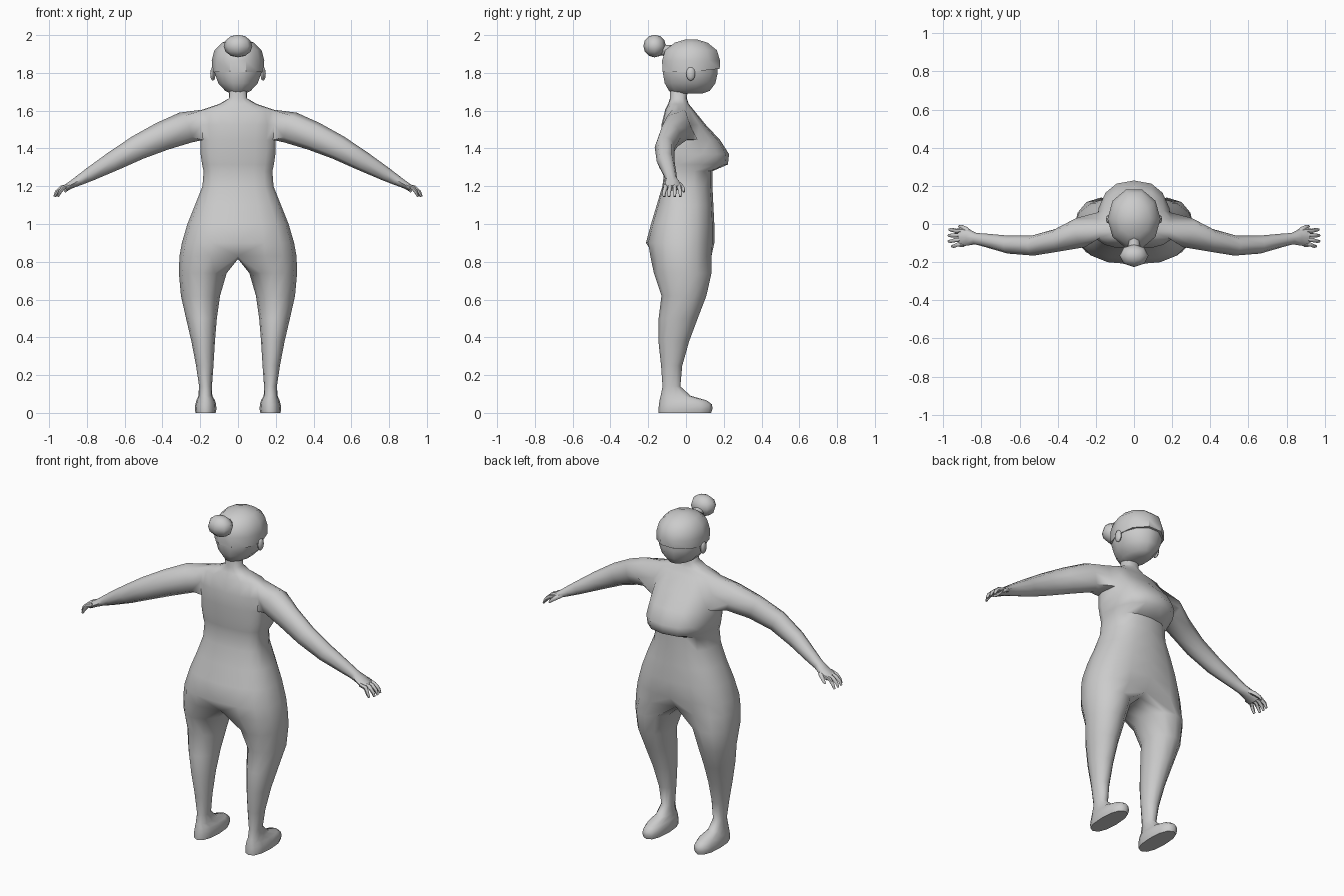
import bpy, bmesh, math
from mathutils import Vector

if "Cube" in bpy.data.objects:
    bpy.data.objects.remove(bpy.data.objects["Cube"])

skin = bpy.data.materials.new("plain_grey")
skin.diffuse_color = (0.6, 0.6, 0.6, 1)
skin.use_nodes = True
skin.node_tree.nodes["Principled BSDF"].inputs["Base Color"].default_value = skin.diffuse_color


def finish(name, bm, mirror=False, angle=60):
    bmesh.ops.recalc_face_normals(bm, faces=bm.faces)
    me = bpy.data.meshes.new(name)
    bm.to_mesh(me)
    bm.free()
    ob = bpy.data.objects.new(name, me)
    bpy.context.collection.objects.link(ob)
    me.materials.append(skin)
    if mirror:
        mod = ob.modifiers.new("mirror", 'MIRROR')
        mod.merge_threshold = 0.0005
    bpy.ops.object.select_all(action='DESELECT')
    bpy.context.view_layer.objects.active = ob
    ob.select_set(True)
    bpy.ops.object.shade_smooth_by_angle(angle=math.radians(angle))
    return ob


def spow(v, p):
    return math.copysign(abs(v) ** p, v)


def bridge(bm, a, b, closed=True):
    n = len(a)
    return [bm.faces.new((a[i], a[(i + 1) % n], b[(i + 1) % n], b[i]))
            for i in range(n if closed else n - 1)]


def tube_ring(bm, pts, i, ru, ry, n):
    """Ring across a path, starting at its upper front corner."""
    tan = (pts[min(i + 1, len(pts) - 1)] - pts[max(i - 1, 0)]).normalized()
    up = tan.cross(Vector((0, -1, 0))).normalized()
    if up.z < 0:
        up = -up
    side = up.cross(tan).normalized()
    if side.y < 0:
        side = -side
    ring = []
    for k in range(n):
        a = math.pi / 4 - 2 * math.pi * k / n
        ring.append(bm.verts.new(pts[i] + up * ru * math.cos(a) + side * ry * math.sin(a)))
    return ring


def tube(bm, path, n, start=None):
    """Path rows: x, y, z, vertical radius, sideways radius."""
    pts = [Vector(p[:3]) for p in path]
    prev = start
    for i, p in enumerate(path):
        ring = tube_ring(bm, pts, i, p[3], p[4], n)
        if prev:
            bridge(bm, prev, ring)
        else:
            bm.faces.new(ring)
        prev = ring
    bm.faces.new(prev)


def stack(name, rows, n, p=1.0, angle=60, lift=0.0):
    """Closed stack of level rings. Rows: z, half width, back y, front y."""
    bm = bmesh.new()
    prev = None
    for j, (z, hw, yb, yf) in enumerate(rows):
        ring = []
        for k in range(n):
            a = 2 * math.pi * (k + 0.5) / n
            c, s = spow(math.cos(a), p), spow(math.sin(a), p)
            dz = lift * max(0, c) if j == 0 else 0
            ring.append(bm.verts.new((hw * s, (yb + yf) / 2 + (yf - yb) / 2 * c * 1.04, z + dz)))
        if prev:
            bridge(bm, prev, ring)
        else:
            bm.faces.new(ring)
        prev = ring
    bm.faces.new(prev)
    return finish(name, bm, angle=angle)


# Body: half torso grid from neck to hips (z, half width, back y, front y)
torso = [(1.73, .045, -.085, .01), (1.665, .048, -.085, .005), (1.635, .10, -.095, .015),
         (1.605, .19, -.11, .04), (1.525, .205, -.13, .105), (1.445, .198, -.13, .18),
         (1.37, .198, -.125, .228), (1.315, .19, -.12, .222), (1.28, .182, -.115, .14),
         (1.2, .188, -.125, .14), (1.1, .228, -.155, .145), (1.0, .268, -.185, .15),
         (.9, .297, -.212, .15), (.83, .31, -.20, .145)]
bm = bmesh.new()
grid = []
for z, hw, yb, yf in torso:
    row = []
    yc = -.04 if z > 1.1 else -.02
    for i in range(9):
        t = math.pi * i / 8
        s = 0 if i in (0, 8) else math.sin(t) ** .8
        c = spow(math.cos(t), .8)
        row.append(bm.verts.new((hw * s, yc + (yf - yc if c > 0 else yc - yb) * c, z)))
    grid.append(row)
# Cleft between the thighs
grid[-1][0].co.y, grid[-1][8].co.y = .10, -.165
for r in range(len(grid) - 1):
    faces = bridge(bm, grid[r], grid[r + 1], closed=False)
    if r in (3, 4):
        bmesh.ops.delete(bm, geom=[faces[3], faces[4]], context='FACES_ONLY')

# Arm and palm grow out of the shoulder opening
top, mid, low = grid[3], grid[4], grid[5]
hole = [top[3], top[4], top[5], mid[5], low[5], low[4], low[3], mid[3]]
tube(bm, [(.28, -.045, 1.51, .085, .08), (.40, -.085, 1.465, .077, .06),
          (.53, -.113, 1.405, .066, .053), (.66, -.108, 1.333, .053, .047),
          (.78, -.085, 1.265, .037, .035), (.83, -.077, 1.237, .029, .03),
          (.87, -.07, 1.215, .022, .043), (.915, -.07, 1.19, .016, .05)], 8, hole)

# Leg and foot continue from the hip ring, closed by the crotch line
# (z, inner x, outer x, back y, front y)
legs = [(.74, .06, .313, -.17, .135), (.62, .095, .302, -.13, .108), (.5, .112, .275, -.145, .062),
        (.38, .122, .247, -.146, .017), (.25, .13, .222, -.132, -.02), (.14, .138, .206, -.124, -.03),
        (.09, .136, .21, -.134, .025), (.066, .122, .22, -.14, .11), (.045, .116, .226, -.143, .138),
        (.02, .114, .229, -.146, .14), (0, .118, .225, -.146, .133)]
prev = grid[-1] + [bm.verts.new((0, y, .815)) for y in (-.11, -.03, .05)]
for z, xi, xo, yb, yf in legs:
    ring = []
    p = .85 if z < .1 else 1
    for i in range(12):
        t = math.radians((i - 1) * 30)
        ring.append(bm.verts.new(((xi + xo) / 2 + (xo - xi) / 2 * spow(math.sin(t), p),
                                  (yb + yf) / 2 + (yf - yb) / 2 * spow(math.cos(t), p), z)))
    bridge(bm, prev, ring)
    prev = ring
bm.faces.new(prev)
finish("body", bm, mirror=True)

# Fingers and thumb
for name, y0, y1, reach in (("little_finger", -.108, -.116, -.018), ("ring_finger", -.084, -.09, 0),
                            ("middle_finger", -.059, -.06, 0), ("index_finger", -.036, -.03, -.004)):
    bm = bmesh.new()
    tube(bm, [(.89, y0, 1.203, .012, .012), (.935 + reach / 2, y0, 1.192, .012, .0115),
              (.96 + reach, y1, 1.17, .010, .010), (.972 + reach, y1, 1.145, .006, .007)], 6)
    finish(name, bm, mirror=True)
bm = bmesh.new()
tube(bm, [(.85, -.055, 1.222, .014, .014), (.88, -.028, 1.203, .013, .013),
          (.905, -.014, 1.185, .010, .010), (.918, -.012, 1.17, .006, .006)], 6)
finish("thumb", bm, mirror=True)

# Head and hair
stack("head", [(1.69, .04, -.07, .085), (1.705, .07, -.09, .125), (1.745, .108, -.112, .155),
               (1.80, .128, -.122, .167), (1.86, .126, -.12, .165)], 12)
stack("hair", [(1.805, .137, -.126, .18), (1.865, .139, -.128, .182), (1.92, .125, -.112, .165),
               (1.96, .085, -.06, .115), (1.978, .03, .0, .055)], 10, angle=40, lift=.018)


def ball(name, loc, size, seg, rings, mirror=False):
    bm = bmesh.new()
    bmesh.ops.create_uvsphere(bm, u_segments=seg, v_segments=rings, radius=1)
    for v in bm.verts:
        v.co = Vector(loc) + Vector(v.co[i] * size[i] for i in range(3))
    return finish(name, bm, mirror)


ball("ear", (.133, .025, 1.795), (.014, .024, .037), 8, 6, True)
ball("hair_bun", (0, -.166, 1.942), (.076, .06, .06), 8, 6)
bm = bmesh.new()
tube(bm, [(0, -.15, 1.93, .04, .035), (.0, -.115, 1.92, .03, .03), (.0, -.08, 1.91, .04, .04)], 8)
finish("bun_tie", bm)
